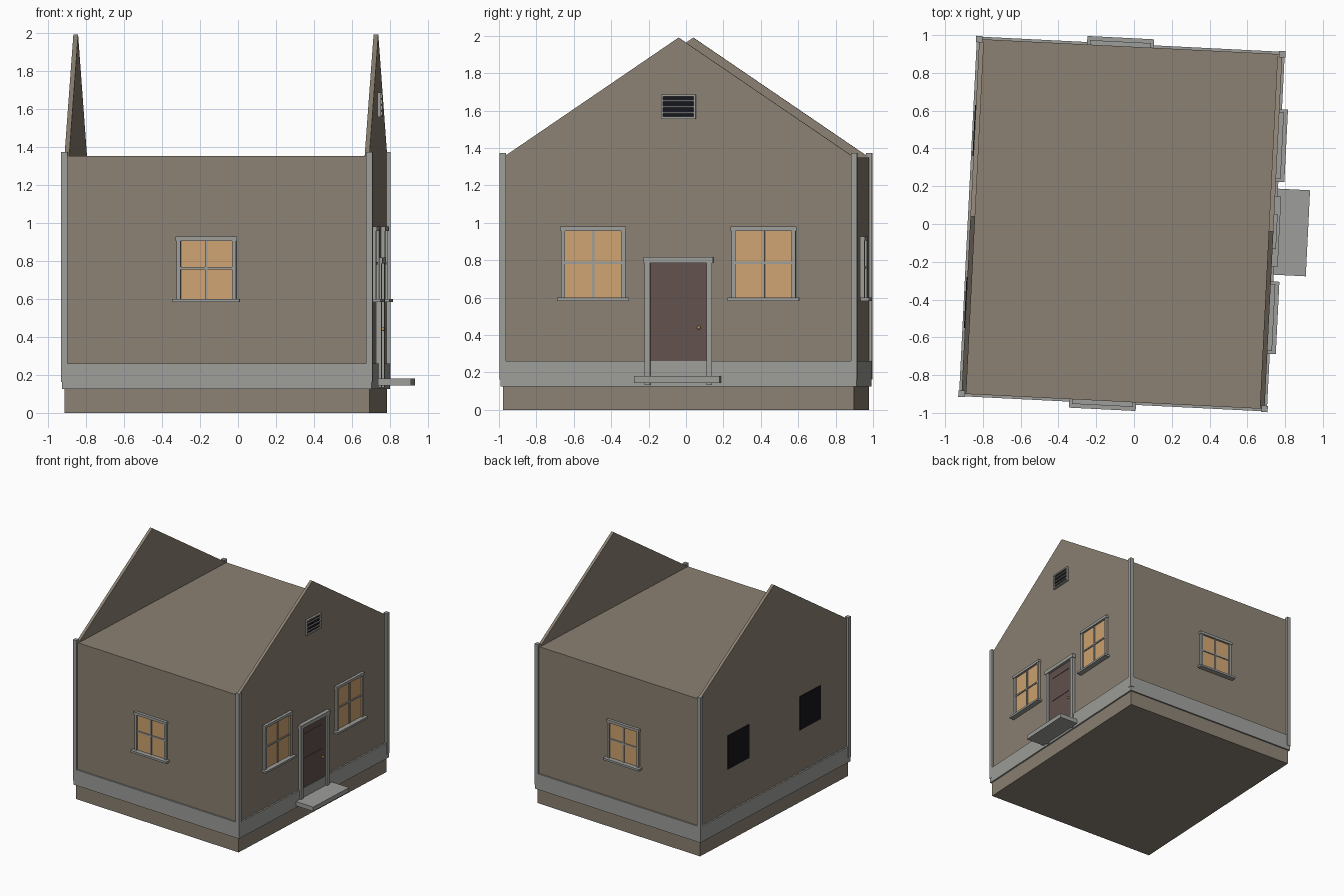
import bpy, bmesh, math
from mathutils import Matrix, Vector

if "Cube" in bpy.data.objects:
    bpy.data.objects.remove(bpy.data.objects["Cube"])

HX, HY, EAVE, RIDGE = 0.803, 0.94, 1.35, 1.99
# whole house is turned slightly on the ground
HOUSE = Matrix.Translation((-0.064, 0, 0)) @ Matrix.Rotation(math.radians(-2.86), 4, 'Z')


def mat(name, rgb):
    m = bpy.data.materials.new(name)
    m.diffuse_color = (*rgb, 1)
    m.use_nodes = True
    m.node_tree.nodes["Principled BSDF"].inputs["Base Color"].default_value = m.diffuse_color
    return m


WALL = mat("wall_taupe", (0.26, 0.22, 0.17))
TRIM = mat("trim_grey", (0.34, 0.345, 0.325))
GLASS = mat("lit_glass", (0.62, 0.37, 0.165))
DOOR = mat("door_brown", (0.125, 0.085, 0.075))
DARK = mat("dark_opening", (0.008, 0.008, 0.012))
BRASS = mat("brass", (0.6, 0.33, 0.1))


def finish(bm, name, m, frame):
    bm.transform(HOUSE @ frame)
    bmesh.ops.recalc_face_normals(bm, faces=bm.faces)
    me = bpy.data.meshes.new(name)
    bm.to_mesh(me)
    bm.free()
    me.materials.append(m)
    ob = bpy.data.objects.new(name, me)
    bpy.context.collection.objects.link(ob)
    return ob


def box(name, m, x, y, z, frame=Matrix()):
    bm = bmesh.new()
    bmesh.ops.create_cube(bm, size=1)
    for v in bm.verts:
        v.co = Vector(r[0] if c < 0 else r[1] for c, r in zip(v.co, (x, y, z)))
    return finish(bm, name, m, frame)


def side(angle, dist):
    """Wall frame: x runs along the wall, -y points outward."""
    return Matrix.Rotation(math.radians(angle), 4, 'Z') @ Matrix.Translation((0, -dist, 0))


FRONT, RIGHT, BACK, LEFT = side(0, HY), side(90, HX), side(180, HY), side(270, HX)

# body, skirting band, corner boards
box("house_body", WALL, (-HX, HX), (-HY, HY), (0, EAVE))
B = 0.013
box("skirting_band", TRIM, (-HX - B, HX + B), (-HY - B, HY + B), (0.125, 0.26))
for sx in (-1, 1):
    for sy in (-1, 1):
        box("corner_board", TRIM, (sx * HX - 0.017, sx * HX + 0.017),
            (sy * HY - 0.017, sy * HY + 0.017), (0.163, 1.373))

# thin gable walls standing above the flat top
for name, x0, x1 in (("gable_right", HX - 0.025, HX), ("gable_left", -HX, -HX + 0.025)):
    bm = bmesh.new()
    f = bm.faces.new([bm.verts.new((x0, y, z)) for y, z in ((-HY, EAVE), (HY, EAVE), (0, RIDGE))])
    ext = bmesh.ops.extrude_face_region(bm, geom=[f])
    bmesh.ops.translate(bm, vec=(x1 - x0, 0, 0),
                        verts=[v for v in ext["geom"] if isinstance(v, bmesh.types.BMVert)])
    finish(bm, name, WALL, Matrix())


def window(name, frame, u, half, z0, z1):
    """Glass opening of the given half width with casing, cross bars and sill."""
    def part(n, m, a, b, out, lo, hi):
        box(name + n, m, (u + a, u + b), (-out, 0.005), (lo, hi), frame)
    w = half + 0.022
    part("_glass", GLASS, -half, half, 0.006, z0, z1)
    part("_jamb_a", TRIM, -w, -half, 0.02, z0, z1)
    part("_jamb_b", TRIM, half, w, 0.02, z0, z1)
    part("_head", TRIM, -w - 0.004, w + 0.004, 0.024, z1, z1 + 0.023)
    part("_sill", TRIM, -half - 0.042, half + 0.042, 0.045, z0 - 0.017, z0)
    part("_mullion", TRIM, -0.006, 0.006, 0.014, z0, z1)
    mid = (z0 + z1) / 2 + 0.008
    part("_crossbar", TRIM, -half, half, 0.014, mid - 0.006, mid + 0.006)


for u in (-0.456, 0.456):
    window("door_side_window", RIGHT, u, 0.15, 0.6, 0.957)
    # unlit openings on the opposite side
    box("dark_window", DARK, (u - 0.135, u + 0.135), (-0.005, 0.002), (0.62, 0.91), LEFT)
window("front_window", FRONT, -0.055, 0.135, 0.6, 0.905)
window("back_window", BACK, 0.055, 0.135, 0.6, 0.905)

# door with casing, panel rails, knob and step
box("door_leaf", DOOR, (-0.15, 0.15), (-0.01, 0.005), (0.18, 0.786), RIGHT)
for z in (0.51, 0.72):
    box("door_panel_rail", DOOR, (-0.107, 0.107), (-0.014, 0), (z - 0.003, z + 0.003), RIGHT)
for s in (-1, 1):
    box("door_jamb", TRIM, sorted((s * 0.15, s * 0.18)), (-0.026, 0.005), (0.133, 0.786), RIGHT)
box("door_head", TRIM, (-0.187, 0.187), (-0.032, 0.005), (0.786, 0.818), RIGHT)
box("door_step", TRIM, (-0.228, 0.228), (-0.183, 0.005), (0.143, 0.18), RIGHT)
bm = bmesh.new()
bmesh.ops.create_uvsphere(bm, u_segments=12, v_segments=8, radius=0.01,
                          matrix=Matrix.Translation((0.11, -0.018, 0.44)))
finish(bm, "door_knob", BRASS, RIGHT)

# louvred gable vent
V0, V1, VW = 1.556, 1.685, 0.093
box("vent_back", DARK, (-VW + 0.01, VW - 0.01), (-0.006, 0.002), (V0 + 0.01, V1 - 0.01), RIGHT)
for s in (-1, 1):
    box("vent_side", TRIM, sorted((s * (VW - 0.011), s * VW)), (-0.018, 0.002), (V0, V1), RIGHT)
for z in (V0, V1 - 0.011):
    box("vent_rail", TRIM, (-VW, VW), (-0.018, 0.002), (z, z + 0.011), RIGHT)
for i in range(3):
    z = V0 + (i + 1) * (V1 - V0) / 4
    box("vent_slat", TRIM, (-VW + 0.01, VW - 0.01), (-0.015, 0.002), (z - 0.004, z + 0.004), RIGHT)
